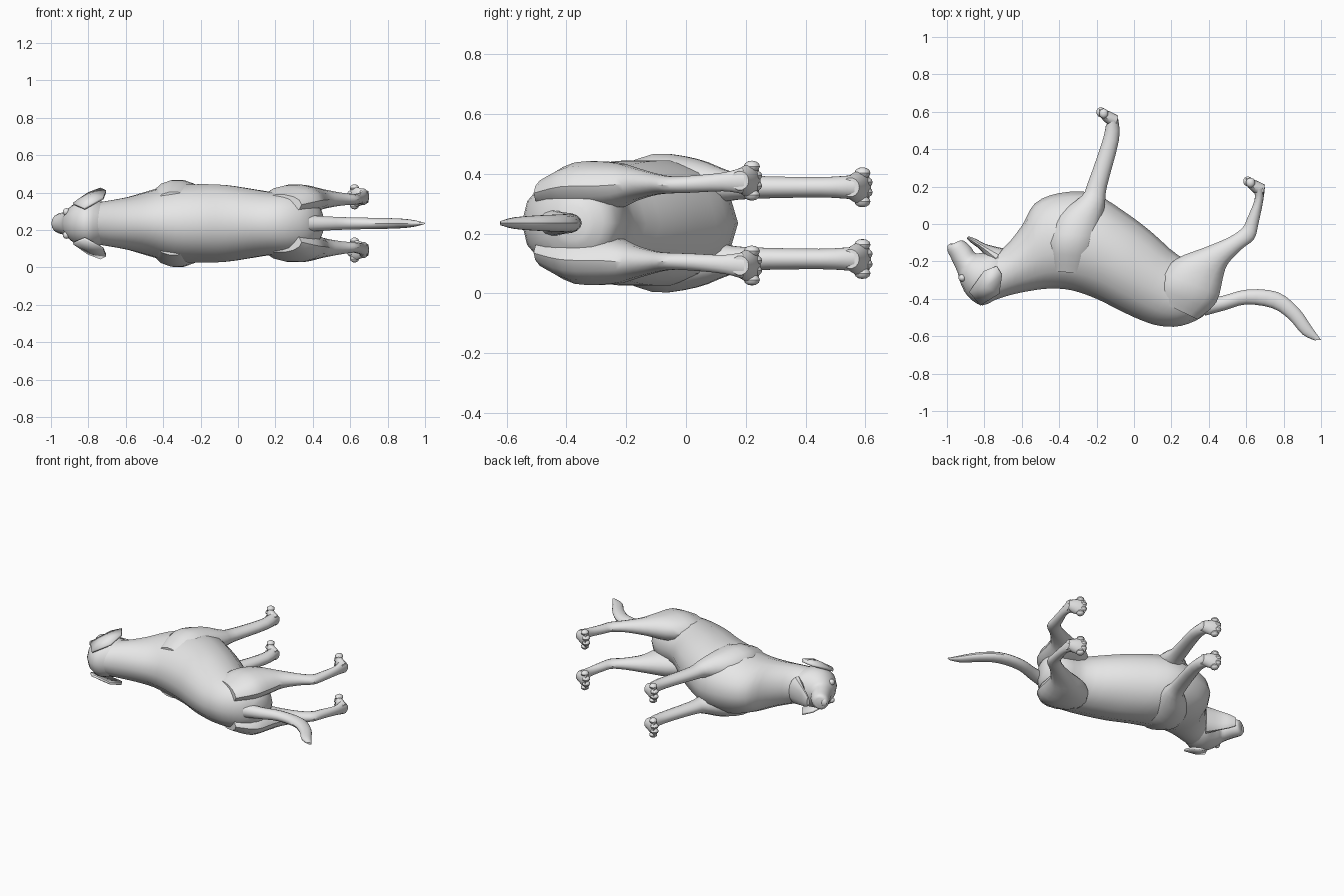
import bpy, bmesh, math
from mathutils import Vector, Matrix

if "Cube" in bpy.data.objects:
    bpy.data.objects.remove(bpy.data.objects["Cube"], do_unlink=True)

MID = 0.235  # height of the symmetry plane: the dog lies on its side
SIDES = 14

grey = bpy.data.materials.new("plain_grey")
grey.use_nodes = True
grey.diffuse_color = (0.8, 0.8, 0.8, 1)
grey.node_tree.nodes["Principled BSDF"].inputs["Base Color"].default_value = (0.8, 0.8, 0.8, 1)
parts = []


def catmull(a, b, c, d, t):
    return [0.5 * (2 * q + (r - p) * t + (2 * p - 5 * q + 4 * r - s) * t * t
                   + (3 * q - p - 3 * r + s) * t ** 3) for p, q, r, s in zip(a, b, c, d)]


def loft(bm, stations, steps=3):
    """Skin oval rings; station = edge point x, y, opposite point x, y, side offset, half width."""
    last = len(stations) - 1
    dense = []
    for i in range(last):
        quad = [stations[min(max(i + k, 0), last)] for k in (-1, 0, 1, 2)]
        dense += [catmull(*quad, s / steps) for s in range(steps)]
    dense.append(stations[-1])
    rings = []
    for x1, y1, x2, y2, off, hw in dense:
        mid = Vector(((x1 + x2) / 2, (y1 + y2) / 2, off))
        half = Vector(((x1 - x2) / 2, (y1 - y2) / 2, 0))
        rings.append([bm.verts.new(mid + half * math.cos(a) + Vector((0, 0, hw * math.sin(a))))
                      for a in (2 * math.pi * k / SIDES for k in range(SIDES))])
    for r, s in zip(rings, rings[1:]):
        for k in range(SIDES):
            n = (k + 1) % SIDES
            bm.faces.new((r[k], r[n], s[n], s[k]))
    bm.faces.new(rings[0])
    bm.faces.new(rings[-1])


def ball(bm, centre, size):
    bmesh.ops.create_uvsphere(bm, u_segments=10, v_segments=6, radius=1,
                              matrix=Matrix.Translation(centre) @ Matrix.Diagonal((*size, 1)))


def finish(name, bm, mirror=False, thickness=0):
    bmesh.ops.recalc_face_normals(bm, faces=bm.faces)
    me = bpy.data.meshes.new(name)
    bm.to_mesh(me)
    bm.free()
    me.materials.append(grey)
    ob = bpy.data.objects.new(name, me)
    ob.location.z = MID
    bpy.context.collection.objects.link(ob)
    if thickness:
        mod = ob.modifiers.new("thickness", 'SOLIDIFY')
        mod.thickness = thickness
        mod.offset = 0
    if mirror:
        mod = ob.modifiers.new("both_sides", 'MIRROR')
        mod.use_axis = (False, False, True)
        mod.use_mirror_merge = False
    parts.append(ob)


def lofted(name, stations, mirror=False):
    bm = bmesh.new()
    loft(bm, stations)
    finish(name, bm, mirror)


# Torso from neck to rump: back edge, belly edge
lofted("torso", [
    (-0.78, -0.42, -0.79, -0.16, 0, 0.11),
    (-0.68, -0.385, -0.70, -0.13, 0, 0.125),
    (-0.57, -0.36, -0.60, -0.01, 0, 0.145),
    (-0.45, -0.345, -0.53, 0.11, 0, 0.172),
    (-0.33, -0.355, -0.40, 0.165, 0, 0.205),
    (-0.20, -0.40, -0.22, 0.165, 0, 0.215),
    (-0.08, -0.46, -0.05, 0.065, 0, 0.21),
    (0.04, -0.515, 0.09, -0.04, 0, 0.19),
    (0.14, -0.545, 0.24, -0.17, 0, 0.17),
    (0.25, -0.545, 0.36, -0.20, 0, 0.165),
    (0.36, -0.50, 0.44, -0.25, 0, 0.13),
    (0.43, -0.43, 0.46, -0.33, 0, 0.06)])

# Skull and upper muzzle
lofted("head", [
    (-0.72, -0.39, -0.70, -0.15, 0, 0.11),
    (-0.81, -0.435, -0.74, -0.14, 0, 0.13),
    (-0.89, -0.385, -0.78, -0.15, 0, 0.125),
    (-0.932, -0.305, -0.82, -0.155, 0, 0.098),
    (-0.943, -0.26, -0.85, -0.155, 0, 0.075),
    (-0.97, -0.20, -0.875, -0.12, 0, 0.062),
    (-0.998, -0.14, -0.91, -0.09, 0, 0.052),
    (-0.99, -0.115, -0.93, -0.088, 0, 0.035)])

# Open lower jaw
lofted("lower_jaw", [
    (-0.76, -0.22, -0.70, -0.13, 0, 0.095),
    (-0.82, -0.14, -0.79, -0.108, 0, 0.068),
    (-0.865, -0.105, -0.845, -0.08, 0, 0.05),
    (-0.895, -0.078, -0.885, -0.065, 0, 0.03)])

bm = bmesh.new()
ball(bm, (-0.975, -0.125, 0), (0.024, 0.022, 0.032))
finish("nose", bm)

bm = bmesh.new()
ball(bm, (-0.918, -0.288, 0.062), (0.02, 0.02, 0.02))
finish("eyes", bm, True)

# Hanging ear flaps, a fan around a raised middle
bm = bmesh.new()
rim = [bm.verts.new(p) for p in (
    (-0.82, -0.432, 0.08), (-0.88, -0.36, 0.105), (-0.80, -0.25, 0.16), (-0.735, -0.225, 0.185),
    (-0.705, -0.27, 0.17), (-0.72, -0.37, 0.135))]
hub = bm.verts.new((-0.79, -0.335, 0.15))
for i, v in enumerate(rim):
    bm.faces.new((v, rim[(i + 1) % len(rim)], hub))
finish("ears", bm, True, 0.014)

# Tail: upper edge, lower edge
lofted("tail", [
    (0.38, -0.40, 0.38, -0.49, 0, 0.045),
    (0.47, -0.385, 0.49, -0.46, 0, 0.038),
    (0.61, -0.35, 0.60, -0.43, 0, 0.033),
    (0.77, -0.365, 0.74, -0.45, 0, 0.03),
    (0.88, -0.45, 0.83, -0.51, 0, 0.027),
    (0.95, -0.55, 0.90, -0.59, 0, 0.02),
    (1.0, -0.62, 0.965, -0.622, 0, 0.007)])

# Legs: front edge, back edge, side offset, half thickness
lofted("front_legs", [
    (-0.44, -0.25, -0.25, -0.27, 0.11, 0.06),
    (-0.46, -0.10, -0.20, -0.12, 0.138, 0.095),
    (-0.40, 0.05, -0.17, 0.02, 0.132, 0.085),
    (-0.28, 0.15, -0.155, 0.11, 0.125, 0.055),
    (-0.245, 0.225, -0.145, 0.20, 0.12, 0.04),
    (-0.17, 0.44, -0.08, 0.45, 0.12, 0.035),
    (-0.15, 0.53, -0.085, 0.565, 0.12, 0.04)], True)

lofted("hind_legs", [
    (0.11, -0.40, 0.34, -0.51, 0.10, 0.055),
    (0.13, -0.30, 0.44, -0.42, 0.122, 0.083),
    (0.22, -0.19, 0.475, -0.29, 0.125, 0.08),
    (0.38, -0.125, 0.50, -0.215, 0.13, 0.055),
    (0.51, -0.07, 0.575, -0.135, 0.13, 0.036),
    (0.58, -0.02, 0.642, -0.08, 0.128, 0.029),
    (0.605, 0.03, 0.665, 0.0, 0.13, 0.029),
    (0.645, 0.13, 0.69, 0.12, 0.138, 0.032),
    (0.64, 0.18, 0.70, 0.195, 0.142, 0.045)], True)

# Paws with four toes each
for name, dx, dy, off in (("hind_paws", 0, 0, 0.142), ("front_paws", -0.785, 0.37, 0.12)):
    bm = bmesh.new()
    loft(bm, [(x1 + dx, y1 + dy, x2 + dx, y2 + dy, off, hw) for x1, y1, x2, y2, hw in (
        (0.69, 0.15, 0.70, 0.21, 0.032), (0.65, 0.16, 0.655, 0.232, 0.048),
        (0.62, 0.185, 0.62, 0.245, 0.056), (0.60, 0.21, 0.60, 0.25, 0.05))])
    for side, back in ((-0.048, 0.015), (-0.017, 0), (0.017, 0), (0.048, 0.015)):
        ball(bm, (0.608 + dx + back, 0.228 + dy - back / 2, off + side), (0.025, 0.027, 0.019))
    finish(name, bm, True)

# Smooth shading with crisp edges
bpy.ops.object.select_all(action='DESELECT')
for ob in parts:
    ob.select_set(True)
bpy.context.view_layer.objects.active = parts[0]
bpy.ops.object.shade_smooth_by_angle(angle=math.radians(35))
